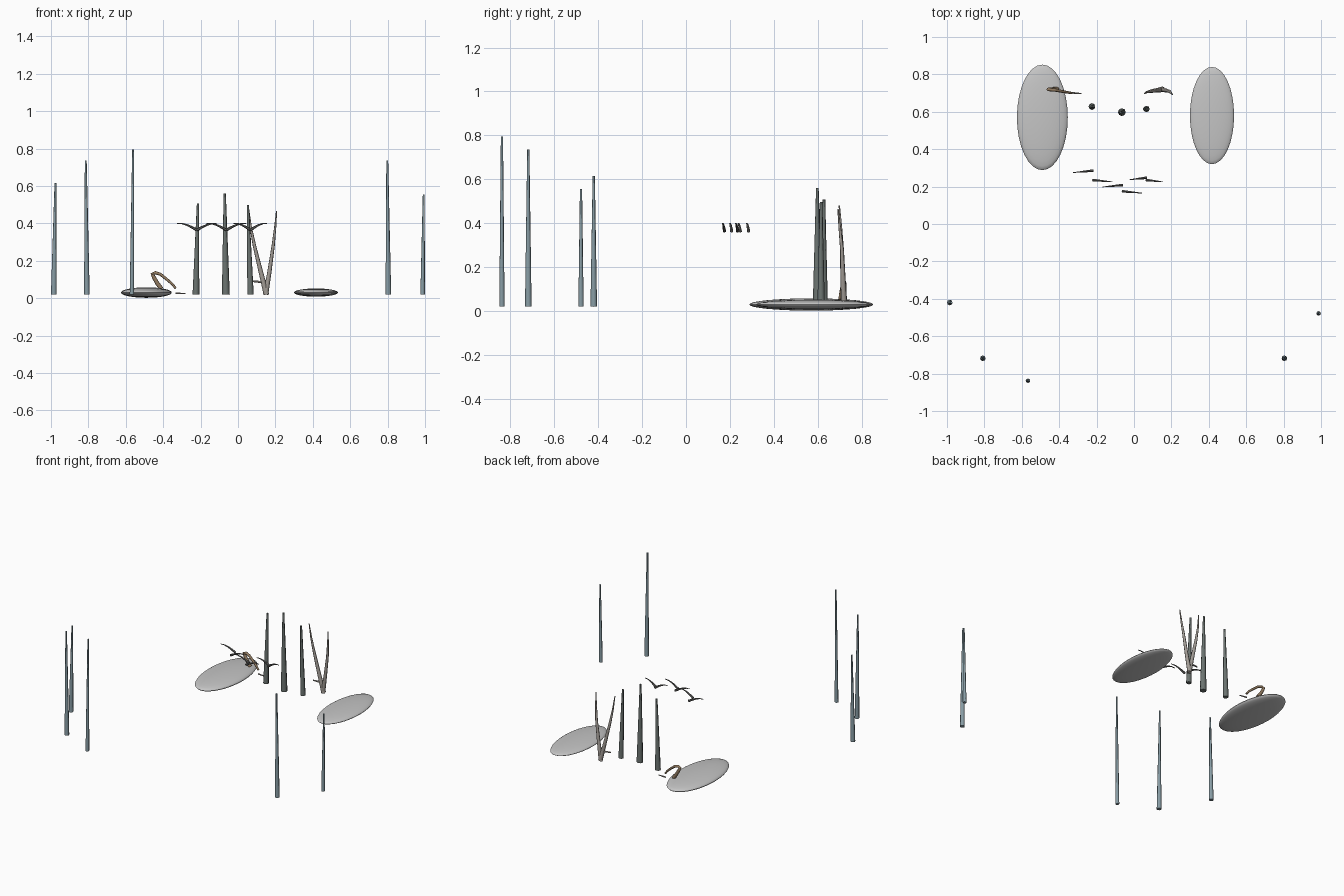
import bpy
import bmesh
import math
from mathutils import Vector

if "Cube" in bpy.data.objects:
    bpy.data.objects.remove(bpy.data.objects["Cube"], do_unlink=True)


def material(name, r, g, b):
    m = bpy.data.materials.new(name)
    m.use_nodes = True
    m.diffuse_color = (r, g, b, 1)
    m.node_tree.nodes["Principled BSDF"].inputs["Base Color"].default_value = (r, g, b, 1)
    return m


pale_grey = material("pale grey", 0.56, 0.56, 0.56)
blue_grey = material("blue grey", 0.25, 0.34, 0.38)
dark_stone = material("dark stone", 0.15, 0.175, 0.165)
dry_wood = material("dry wood", 0.37, 0.34, 0.31)
brown_wood = material("brown wood", 0.29, 0.20, 0.12)
feather = material("dark feather", 0.13, 0.13, 0.125)


def finish(bm, name, mat):
    bmesh.ops.recalc_face_normals(bm, faces=bm.faces)
    mesh = bpy.data.meshes.new(name)
    bm.to_mesh(mesh)
    bm.free()
    mesh.materials.append(mat)
    obj = bpy.data.objects.new(name, mesh)
    bpy.context.collection.objects.link(obj)
    bpy.ops.object.select_all(action="DESELECT")
    obj.select_set(True)
    bpy.context.view_layer.objects.active = obj
    bpy.ops.object.shade_smooth_by_angle(angle=math.radians(50))
    return obj


def taper(name, path, r0, r1, mat, sides=8):
    """Closed tube along a path, its radius running from r0 to r1."""
    pts = [Vector(p) for p in path]
    bm = bmesh.new()
    rings = []
    for i, p in enumerate(pts):
        d = (pts[min(i + 1, len(pts) - 1)] - pts[max(i - 1, 0)]).normalized()
        u = d.cross(Vector((0, 1, 0))).normalized()
        v = d.cross(u)
        r = r0 + (r1 - r0) * i / (len(pts) - 1)
        angles = [math.tau * k / sides for k in range(sides)]
        rings.append([bm.verts.new(p + r * (math.cos(a) * u + math.sin(a) * v)) for a in angles])
    for a, b in zip(rings, rings[1:]):
        for k in range(sides):
            n = (k + 1) % sides
            bm.faces.new((a[k], a[n], b[n], b[k]))
    bm.faces.new(rings[0])
    bm.faces.new(rings[-1])
    return finish(bm, name, mat)


def disc(name, centre, size):
    """Flattened ellipsoid mound."""
    bm = bmesh.new()
    bmesh.ops.create_uvsphere(bm, u_segments=32, v_segments=16, radius=1)
    bmesh.ops.scale(bm, vec=size, verts=bm.verts)
    bmesh.ops.translate(bm, vec=centre, verts=bm.verts)
    return finish(bm, name, pale_grey)


# Flat mounds
disc("right_mound", (-0.49, 0.57, 0.03), (0.136, 0.282, 0.028))
disc("left_mound", (0.417, 0.58, 0.03), (0.118, 0.26, 0.022))

# Front spires: x, y, top height, base radius, sideways lean
spires = [
    (-0.985, -0.42, 0.615, 0.015, 0.009),
    (-0.808, -0.718, 0.735, 0.015, -0.006),
    (-0.567, -0.838, 0.795, 0.012, 0.006),
    (0.804, -0.718, 0.735, 0.015, -0.006),
    (0.987, -0.478, 0.555, 0.012, 0.006),
]
for i, (x, y, top, r, lean) in enumerate(spires):
    taper(f"front_spire_{i + 1}", [(x, y, 0.02), (x + lean, y, top)], r, 0.005, blue_grey)

# Back pillars
pillars = [
    (-0.225, 0.628, 0.507, 0.018, 0.011),
    (-0.065, 0.598, 0.56, 0.021, -0.006),
    (0.067, 0.615, 0.497, 0.017, -0.014),
]
for i, (x, y, top, r, lean) in enumerate(pillars):
    taper(f"back_pillar_{i + 1}", [(x, y, 0.02), (x + lean, y, top)], r, 0.006, dark_stone)

# Forked dead tree with a short side twig
taper("fork_left_branch", [(0.152, 0.72, 0.02), (0.122, 0.715, 0.14), (0.088, 0.71, 0.28),
                           (0.068, 0.705, 0.38), (0.056, 0.698, 0.48)], 0.015, 0.003, dry_wood)
taper("fork_right_branch", [(0.148, 0.72, 0.02), (0.168, 0.715, 0.14), (0.188, 0.71, 0.28),
                            (0.199, 0.70, 0.38), (0.206, 0.692, 0.465)], 0.014, 0.003, dry_wood)
taper("fork_twig", [(0.145, 0.72, 0.085), (0.078, 0.71, 0.09)], 0.007, 0.004, dry_wood)

# Bent branch beside the right mound, with a fallen twig
taper("bent_branch", [(-0.41, 0.72, 0.05), (-0.432, 0.72, 0.08), (-0.45, 0.72, 0.112),
                      (-0.458, 0.72, 0.13), (-0.443, 0.718, 0.136), (-0.415, 0.715, 0.128),
                      (-0.38, 0.708, 0.1), (-0.35, 0.703, 0.074), (-0.333, 0.70, 0.052)],
      0.012, 0.006, brown_wood)
taper("fallen_twig", [(-0.335, 0.702, 0.026), (-0.28, 0.697, 0.024)], 0.005, 0.003, dry_wood)

# Three flying birds, each a pair of drooping wings
birds = [(-0.22, 0.285, 0.235), (-0.062, 0.208, 0.175), (0.066, 0.247, 0.235)]
for i, (x, y_right, y_left) in enumerate(birds):
    span = (0.106, 0.106, 0.09)[i]
    for side, y in ((-1, y_right), (1, y_left)):
        path = [(x + side * span * t, y - 0.01 * t, 0.364 + 0.036 * math.sin(t * math.pi * 0.55))
                for t in (0, 0.25, 0.5, 0.75, 1)]
        taper(f"bird_{i + 1}_{'left' if side > 0 else 'right'}_wing", path, 0.008, 0.002, feather, 6)
